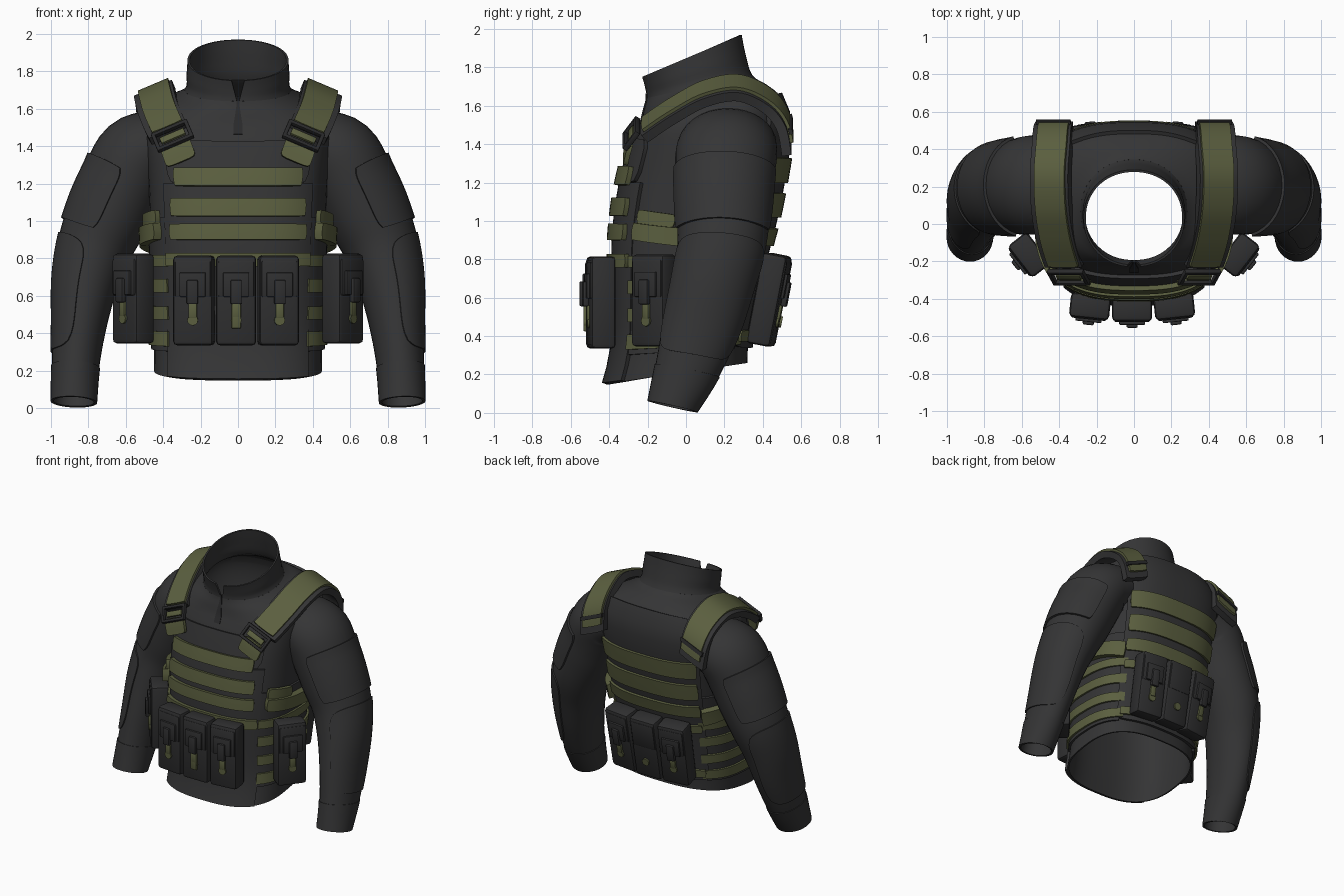
import bpy, bmesh
from math import sin, cos, radians, copysign, floor
from mathutils import Vector, Matrix

if "Cube" in bpy.data.objects:
    bpy.data.objects.remove(bpy.data.objects["Cube"])


def material(name, rgb):
    m = bpy.data.materials.new(name)
    m.use_nodes = True
    m.diffuse_color = (*rgb, 1)
    m.node_tree.nodes["Principled BSDF"].inputs["Base Color"].default_value = (*rgb, 1)
    return m


CHARCOAL = material("charcoal cloth", (0.035, 0.035, 0.036))
POUCH = material("dark pouch", (0.029, 0.029, 0.03))
BLACK = material("black plastic", (0.023, 0.023, 0.024))
OLIVE = material("olive webbing", (0.105, 0.115, 0.05))
parts = []


def finish(name, bm, mat, mirror=False, thick=0, bevel=0):
    mesh = bpy.data.meshes.new(name)
    bm.to_mesh(mesh)
    bm.free()
    mesh.materials.append(mat)
    ob = bpy.data.objects.new(name, mesh)
    bpy.context.collection.objects.link(ob)
    if thick:
        s = ob.modifiers.new("thickness", "SOLIDIFY")
        s.thickness, s.offset = thick, -1
    if bevel:
        b = ob.modifiers.new("rounded", "BEVEL")
        b.width, b.segments = bevel, 2
    if mirror:
        ob.modifiers.new("mirror", "MIRROR").use_mirror_merge = False
    parts.append(ob)


def patch(name, f, u, v, mat, off=0, thick=0.012, n=(16, 4), rounding=0, mirror=False):
    """Sheet that follows surface f over the ranges u and v."""
    bm, rows = bmesh.new(), []
    for j in range(n[1] + 1):
        row = []
        for i in range(n[0] + 1):
            s, t = 2 * i / n[0] - 1, 2 * j / n[1] - 1
            s, t = s * (1 - rounding * abs(t) ** 6), t * (1 - rounding * abs(s) ** 6)
            uu = u[0] + (u[1] - u[0]) * (s + 1) / 2
            vv = v[0] + (v[1] - v[0]) * (t + 1) / 2
            row.append(bm.verts.new(f(uu, vv, off)))
        rows.append(row)
    for a, b in zip(rows, rows[1:]):
        for i in range(n[0]):
            bm.faces.new((a[i], a[i + 1], b[i + 1], b[i]))
    bmesh.ops.remove_doubles(bm, verts=bm.verts, dist=0.0005)
    finish(name, bm, mat, mirror, thick)


def box(name, size, loc, mat, frame=Matrix(), bevel=0.012, mirror=False):
    bm = bmesh.new()
    bmesh.ops.create_cube(bm, size=1, matrix=frame @ Matrix.Translation(loc) @ Matrix.Diagonal((*size, 1)))
    finish(name, bm, mat, mirror, bevel=bevel)


def spline(rows, t):
    t = min(max(t, 0), len(rows) - 1.0001)
    i, f = floor(t), t - floor(t)
    p = [Vector(rows[min(max(i + k, 0), len(rows) - 1)]) for k in (-1, 0, 1, 2)]
    return p[1] + 0.5 * f * (p[2] - p[0] + f * (2 * p[0] - 5 * p[1] + 4 * p[2] - p[3]
                             + f * (3 * (p[1] - p[2]) + p[3] - p[0])))


# Torso rings: front z, back z, front y, back y, half width
TORSO = [(.15, .26, -.42, .32, .45), (.38, .40, -.37, .33, .45), (.8, .8, -.37, .40, .46),
         (1, 1, -.36, .45, .47), (1.2, 1.2, -.33, .49, .48), (1.4, 1.4, -.28, .52, .50),
         (1.47, 1.55, -.255, .52, .5), (1.52, 1.65, -.235, .49, .47), (1.58, 1.71, -.22, .42, .39),
         (1.64, 1.76, -.205, .345, .285), (1.7, 1.87, -.215, .31, .275), (1.75, 1.97, -.23, .29, .27)]
COLLAR = 9


def torso_ring(a, r, power, off):
    zf, zb, yf, yb, rx = r
    c, s = [copysign(abs(q) ** (2 / power), q) for q in (cos(radians(a)), sin(radians(a)))]
    y = (yf + yb) / 2 + (yb - yf) / 2 * s
    return Vector(((rx + off) * c, y + off * s, zf + (zb - zf) * (1 + s) / 2))


def shirt(a, t, off=0):
    return torso_ring(a, spline(TORSO, t), 2.7 - 0.3 * min(max(t - 7, 0), 2), off)


def open_collar(s, t, off=0):
    """Collar whose front edges part towards the top."""
    gap = 1 + 3 * (t - COLLAR)
    return shirt(-90 + gap + s * (360 - 2 * gap), t, off)


def body(a, z, off=0):
    """Torso surface addressed by height."""
    mid = [(r[0] + r[1]) / 2 for r in TORSO]
    i = max(k for k in range(len(mid) - 1) if mid[k] <= z or k == 0)
    return shirt(a, i + (z - mid[i]) / (mid[i + 1] - mid[i]), off)


# Sleeve rings: centre x, y, z, sideways radius, depth radius
ARM = [(.40, .22, 1.41, .19, .25), (.535, .21, 1.345, .225, .265), (.615, .2, 1.2, .225, .255),
       (.69, .195, 1.04, .222, .245), (.763, .185, .87, .202, .23), (.815, .14, .68, .177, .215),
       (.847, .08, .45, .146, .2), (.868, .01, .23, .127, .17), (.878, -.07, .033, .12, .13)]


def sleeve(a, t, off=0):
    x, y, z, rs, ry = spline(ARM, t)
    tan = (spline(ARM, t + .2) - spline(ARM, t - .2)).to_3d()
    tan.y *= .55
    tan.normalize()
    depth = (Vector((0, 1, 0)) - tan * tan.y).normalized()
    side = tan.cross(depth)
    return Vector((x, y, z)) + side * (rs + off) * cos(radians(a)) - depth * (ry + off) * sin(radians(a))


# Shoulder strap centre line from chest to back
STRAP = [(.30, -.305, 1.31), (.345, -.27, 1.43), (.385, -.175, 1.51), (.42, -.045, 1.595), (.44, .1, 1.67),
         (.445, .27, 1.70), (.435, .42, 1.635), (.43, .505, 1.53), (.42, .535, 1.38)]


def strap(u, t, off=0):
    tan = (spline(STRAP, t + .1) - spline(STRAP, t - .1)).normalized()
    across = Vector((.92, 0, -.39))
    return spline(STRAP, t) + across * u + across.cross(tan).normalized() * off


# Shirt, collar and sleeves
patch("shirt", shirt, (-90, 270), (0, COLLAR), CHARCOAL, n=(64, 36))
patch("collar", open_collar, (0, 1), (COLLAR, 11), CHARCOAL, n=(48, 8))
patch("zipper", shirt, (-91, -89), (5.9, 9.4), BLACK, .005, .006, (2, 10))
patch("sleeves", sleeve, (0, 360), (0, 8), CHARCOAL, n=(32, 40), mirror=True)
patch("cuffs", sleeve, (0, 360), (7.05, 8), CHARCOAL, .005, .012, (32, 4), mirror=True)
patch("upper_arm_pads", sleeve, (-80, 82), (1.6, 3.65), CHARCOAL, .015, .02, (18, 12), .05, True)
patch("elbow_pads", sleeve, (-85, 78), (4, 6.7), CHARCOAL, .009, .014, (18, 14), .12, True)

# Armour vest panels
patch("front_panel", body, (-138, -42), (.215, 1.2), CHARCOAL, .02, .025, (28, 12))
patch("front_panel_top", body, (-133, -47), (1.2, 1.43), CHARCOAL, .02, .025, (24, 5), .08)
patch("back_panel", body, (42, 138), (.34, 1.6), CHARCOAL, .025, .03, (28, 16), .03)
patch("side_wraps", body, (-45, 45), (.34, 1.02), CHARCOAL, .015, .02, (20, 8), mirror=True)

# Webbing rows
for k, (z, h, half) in enumerate([(1.235, .09, 34.5), (1.075, .095, 38.5), (.935, .1, 40), (.785, .07, 45)]):
    patch(f"front_webbing_{k + 1}", body, (-90 - half, -90 + half), (z - h / 2, z + h / 2), OLIVE, .045, .03, (24, 3), .02)
for k, (z, h) in enumerate([(1.26, .125), (1.08, .125), (.905, .1), (.76, .07), (.4, .06)]):
    patch(f"back_webbing_{k + 1}", body, (46, 134), (z - h / 2, z + h / 2), OLIVE, .042, .03, (24, 3), .02)
for k, z in enumerate((.39, .52, .65, .78)):
    patch(f"side_webbing_{k + 1}", body, (-44, 50), (z - .032, z + .032), OLIVE, .03, .02, (20, 2), mirror=True)


def slanted(a, z, off=0):
    return body(a, z - .001 * a, off)


patch("side_closure", slanted, (-37, 46), (.85, .955), OLIVE, .065, .05, (20, 3), .02, True)
patch("side_closure_flap", slanted, (-36, -8), (.95, 1.025), OLIVE, .045, .03, (8, 3), .06, True)

# Shoulder straps with buckles
patch("strap_pads", strap, (-.105, .115), (1.5, 8), CHARCOAL, .015, .05, (4, 36), .02, True)
patch("strap_webbing", strap, (-.09, .085), (1.65, 7.6), OLIVE, .032, .03, (4, 36), .01, True)
patch("strap_back_keepers", strap, (-.1, .1), (7.15, 7.3), BLACK, .04, .02, (4, 3), 0, True)
patch("strap_ends", strap, (-.085, .085), (.05, .9), OLIVE, .025, .025, (6, 6), .12, True)
buckle = (Matrix.Translation((.35, -.285, 1.455)) @ Matrix.Rotation(radians(23), 4, "Y")
          @ Matrix.Rotation(radians(-35), 4, "X"))
for s, word in ((-1, "lower"), (1, "upper")):
    box(f"buckle_{word}_bars", (.21, .03, .022), (0, 0, s * .05), BLACK, buckle, .006, True)
    box(f"buckle_{word}_posts", (.022, .03, .11), (s * .094, 0, 0), BLACK, buckle, .006, True)
box("buckle_tongues", (.14, .02, .04), (0, .004, 0), OLIVE, buckle, .005, True)


def pouch(name, loc, yaw=0, pitch=0, width=.215, flap=True):
    m = Matrix.Translation(loc) @ Matrix.Rotation(radians(yaw), 4, "Z") @ Matrix.Rotation(radians(pitch), 4, "X")
    box(name + "_body", (width, .13, .48), (0, 0, 0), POUCH, m, .022)
    box(name + "_lid", (width * .9, .03, .2), (0, -.055, .115), POUCH, m, .012)
    if flap:
        box(name + "_flap", (.14, .022, .13), (0, -.073, .085), POUCH, m, .006)
        box(name + "_clip", (.06, .03, .13), (0, -.085, .045), POUCH, m, .008)
        box(name + "_pull", (.045, .02, .08), (0, -.07, -.055), OLIVE, m, .006)
    bm = bmesh.new()
    bmesh.ops.create_cone(bm, cap_ends=True, segments=12, radius1=.029, radius2=.029, depth=.016, matrix=m
                          @ Matrix.Translation((0, -.068, -.105)) @ Matrix.Rotation(radians(90), 4, "X"))
    finish(name + "_pull_end", bm, OLIVE)


# Pouches around the waist
for s, word in ((-1, "right"), (0, "middle"), (1, "left")):
    pouch(f"front_{word}_pouch", (s * .225 - .01, -.455 + .015 * abs(s), .575), s * 6)
    pouch(f"back_{word}_pouch", (s * .222, .445 - .015 * abs(s), .59), 180 - s * 7, 11, .215, s != 0)
    if s:
        pouch(f"hip_{word}_pouch", (s * .56, -.165, .585), s * 52)
box("front_middle_long_pull", (.05, .02, .13), (-.01, -.525, .49), OLIVE, bevel=.006)

# Bake modifiers and shade
for ob in parts:
    bpy.ops.object.select_all(action="DESELECT")
    ob.select_set(True)
    bpy.context.view_layer.objects.active = ob
    bpy.ops.object.convert(target="MESH")
    bpy.ops.object.shade_smooth_by_angle(angle=radians(35))
